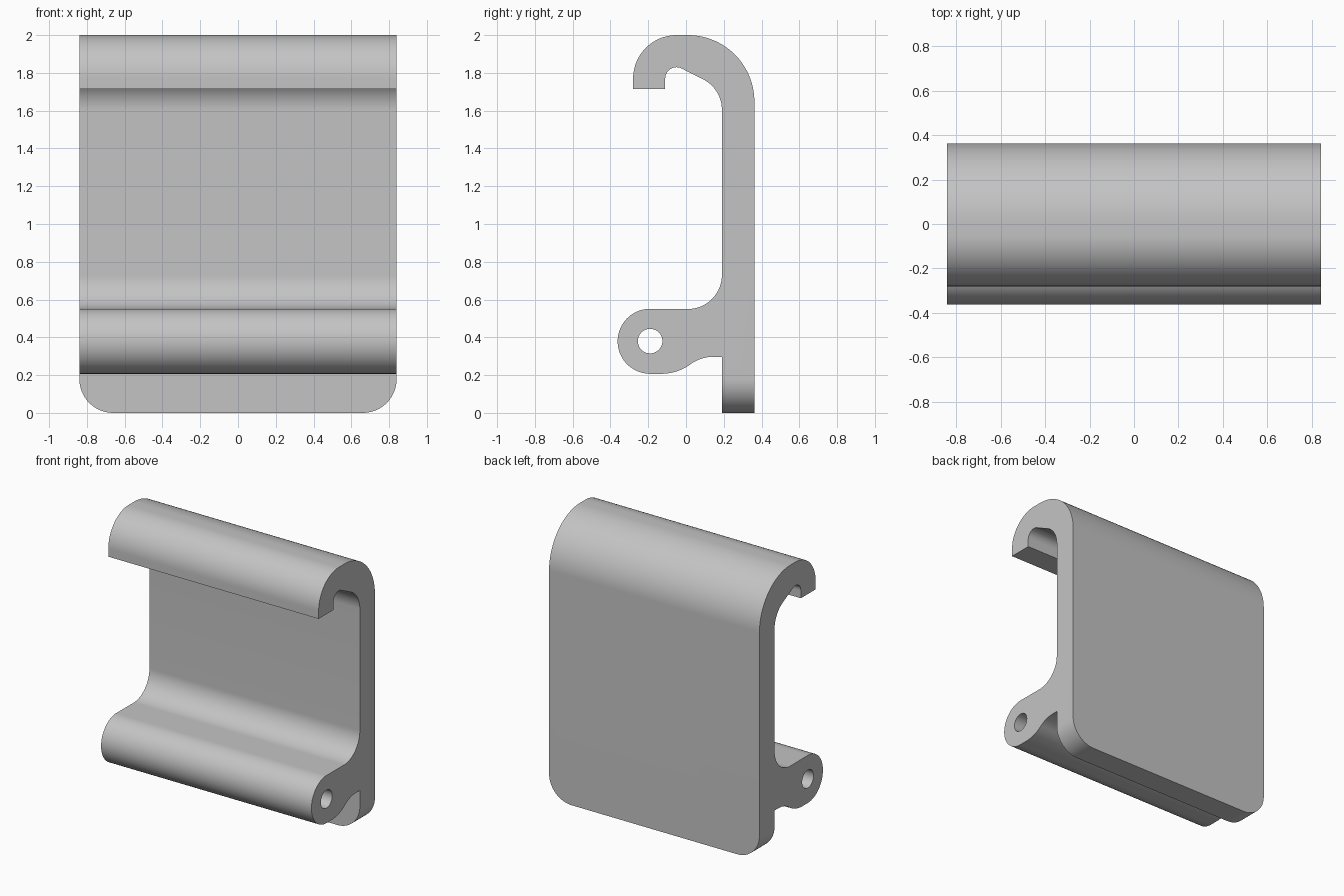
import bpy, bmesh, math
from mathutils import Matrix, Vector

default = bpy.data.objects.get("Cube")
if default:
    bpy.data.objects.remove(default, do_unlink=True)

HALF = 0.84      # half width along x
CORNER = 0.18    # radius of the lower plate corners

grey = bpy.data.materials.new("plain grey")
grey.use_nodes = True
colour = (0.55, 0.55, 0.55, 1)
grey.diffuse_color = colour
grey.node_tree.nodes["Principled BSDF"].inputs["Base Color"].default_value = colour


def arc(cu, cv, r, start, end, steps=16):
    """Points on an arc, angles in degrees."""
    angles = [math.radians(start + (end - start) * i / steps) for i in range(steps + 1)]
    return [(cu + r * math.cos(a), cv + r * math.sin(a)) for a in angles]


def prism(name, points, to_3d, sweep):
    """Extrude a closed 2D outline into a solid."""
    bm = bmesh.new()
    face = bm.faces.new([bm.verts.new(to_3d(u, v)) for u, v in points])
    out = bmesh.ops.extrude_face_region(bm, geom=[face])
    moved = [g for g in out["geom"] if isinstance(g, bmesh.types.BMVert)]
    bmesh.ops.translate(bm, verts=moved, vec=Vector(sweep))
    bmesh.ops.recalc_face_normals(bm, faces=bm.faces)
    mesh = bpy.data.meshes.new(name)
    bm.to_mesh(mesh)
    bm.free()
    mesh.materials.append(grey)
    obj = bpy.data.objects.new(name, mesh)
    bpy.context.collection.objects.link(obj)
    return obj


def cut(target, cutter, operation):
    """Apply a boolean and discard the cutter."""
    cutter.hide_render = True
    mod = target.modifiers.new(operation, 'BOOLEAN')
    mod.operation, mod.object, mod.solver = operation, cutter, 'EXACT'
    bpy.context.view_layer.objects.active = target
    bpy.ops.object.modifier_apply(modifier=mod.name)
    bpy.data.objects.remove(cutter, do_unlink=True)


# Side outline (y, z): back, top hook, inner wall, barrel, lower lip
outline = [(0.362, 0)]
outline += arc(0.01, 1.648, 0.352, 0, 90, 32)
outline += arc(-0.05, 1.77, 0.23, 90, 180, 24)
outline += [(-0.28, 1.715), (-0.11, 1.715)]
outline += arc(-0.05, 1.77, 0.06, 180, 63)
outline += arc(0.01, 1.605, 0.18, 63, 0)
outline += arc(0.01, 0.73, 0.18, 0, -90, 24)
outline += arc(-0.19, 0.379, 0.172, 90, 270, 40)
outline += arc(-0.13, 0.467, 0.26, 270, 306)
outline += arc(0.146, 0.087, 0.21, 126, 90)
outline += [(0.19, 0.297), (0.19, 0)]
clip = prism("hook_clip", outline, lambda y, z: (-HALF, y, z), (2 * HALF, 0, 0))

# Pin hole through the barrel
hole = prism("pin_hole", arc(-0.19, 0.38, 0.065, 0, 360, 40)[:-1],
             lambda y, z: (-1, y, z), (2, 0, 0))
cut(clip, hole, 'DIFFERENCE')

# Rounded lower corners of the plate
for side in (-1, 1):
    centre = side * (HALF - CORNER)
    quarter = [(side * x, z) for x, z in arc(HALF - CORNER, CORNER, CORNER, -90, 0, 24)]
    tool = prism("corner_cutter",
                 [(centre, -0.1)] + quarter + [(side, CORNER), (side, -0.1)],
                 lambda x, z: (x, -0.5, z), (0, 1, 0))
    cut(clip, tool, 'DIFFERENCE')

bpy.ops.object.select_all(action='DESELECT')
clip.select_set(True)
bpy.context.view_layer.objects.active = clip
bpy.ops.object.shade_smooth_by_angle(angle=math.radians(30))
